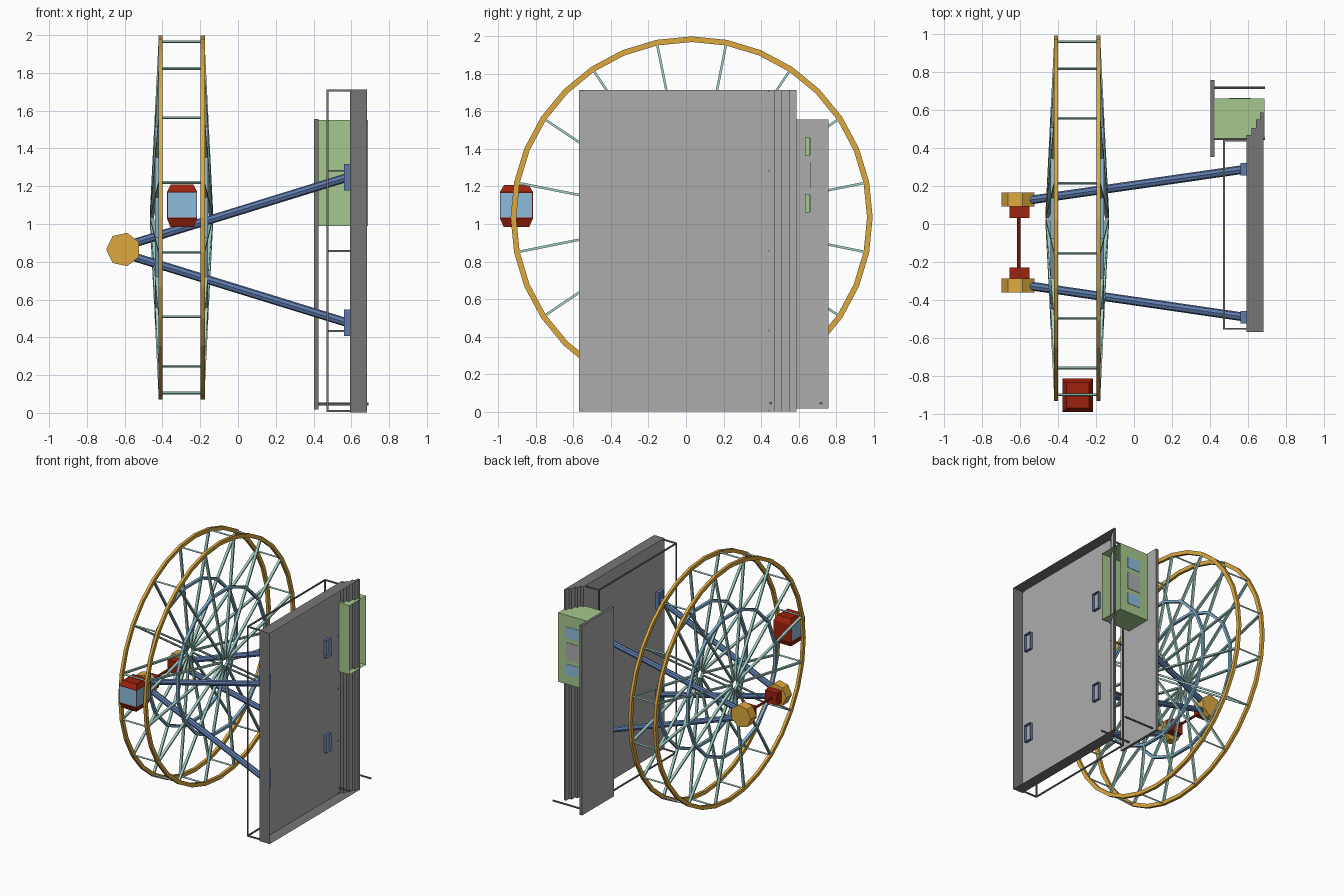
import bpy, bmesh, math
from mathutils import Vector, Matrix

if "Cube" in bpy.data.objects:
    bpy.data.objects.remove(bpy.data.objects["Cube"])


def material(name, r, g, b):
    m = bpy.data.materials.new(name)
    lin = [((c / 255 + 0.055) / 1.055) ** 2.4 for c in (r, g, b)]
    m.diffuse_color = (*lin, 1)
    m.use_nodes = True
    m.node_tree.nodes["Principled BSDF"].inputs["Base Color"].default_value = m.diffuse_color
    return m


GOLD = material("gold", 220, 169, 64)
RED = material("dark red", 158, 34, 14)
STEEL = material("steel blue", 94, 122, 172)
TEAL = material("pale teal", 164, 210, 200)
SKY = material("window blue", 140, 188, 222)
RING = material("ring blue", 130, 176, 204)
DARK = material("dark grey", 118, 118, 118)
LIGHT = material("light grey", 172, 172, 172)
GREEN = material("soft green", 166, 200, 141)


def finish(bm, name, *mats):
    me = bpy.data.meshes.new(name)
    bm.to_mesh(me)
    bm.free()
    for m in mats:
        me.materials.append(m)
    ob = bpy.data.objects.new(name, me)
    bpy.context.collection.objects.link(ob)
    return ob


def open_side(bm):
    """Remove the faces pointing to +x, leaving an open shell."""
    xmax = max(v.co.x for v in bm.verts)
    gone = [f for f in bm.faces if all(v.co.x > xmax - 1e-4 for v in f.verts)]
    bmesh.ops.delete(bm, geom=gone, context='FACES')


def light_broad_faces(ob):
    """Second material on the faces that look along x."""
    for p in ob.data.polygons:
        p.material_index = int(abs(p.normal.x) > 0.5)


def add_box(bm, x, y, z):
    for v in bmesh.ops.create_cube(bm, size=1)["verts"]:
        v.co = [(a + b) / 2 + c * (b - a) for (a, b), c in zip((x, y, z), v.co)]


def box(name, x, y, z, *mats, is_open=False):
    bm = bmesh.new()
    add_box(bm, x, y, z)
    if is_open:
        open_side(bm)
    return finish(bm, name, *mats)


def tubes(name, pairs, r, mat, n=6):
    bm = bmesh.new()
    for a, b in pairs:
        a, b = Vector(a), Vector(b)
        m = (b - a).to_track_quat('Z', 'Y').to_matrix().to_4x4()
        m.translation = (a + b) / 2
        bmesh.ops.create_cone(bm, cap_ends=True, segments=n, radius1=r, radius2=r,
                              depth=(b - a).length, matrix=m)
    return finish(bm, name, mat)


def strips(name, pairs, wide, thin, mat):
    """Flat bars, wide along x and thin around the wheel."""
    bm = bmesh.new()
    for a, b in pairs:
        a, b = Vector(a), Vector(b)
        d = b - a
        t = d.cross(Vector((1, 0, 0))).normalized()
        w = t.cross(d).normalized()
        m = Matrix((w * wide, t * thin, d)).transposed().to_4x4()
        m.translation = (a + b) / 2
        bmesh.ops.create_cube(bm, size=1, matrix=m)
    bmesh.ops.recalc_face_normals(bm, faces=bm.faces)
    return finish(bm, name, mat)


def prism(name, pts, to3d, lo, hi, *mats, is_open=False):
    """Extrude an outline between lo and hi; to3d maps (u, v, w) to a point."""
    bm = bmesh.new()
    ends = [[bm.verts.new(to3d(u, v, w)) for u, v in pts] for w in (lo, hi)]
    bm.faces.new(ends[0])
    bm.faces.new(ends[1])
    for i in range(len(pts)):
        j = (i + 1) % len(pts)
        bm.faces.new((ends[0][i], ends[0][j], ends[1][j], ends[1][i]))
    bmesh.ops.recalc_face_normals(bm, faces=bm.faces)
    if is_open:
        open_side(bm)
    return finish(bm, name, *mats)


# ---- wheel ----
CY, CZ, R, RI = 0.03, 1.035, 0.948, 0.57
angles = [math.radians(11.25 + 22.5 * k) for k in range(16)]


def polar(x, r, a):
    return (x, CY + r * math.cos(a), CZ + r * math.sin(a))


def ring(name, x, r, count, half_r, half_x, offset, mat):
    bm = bmesh.new()
    rows = []
    for i in range(count):
        a = offset + 2 * math.pi * i / count
        rows.append([bm.verts.new(polar(x + sx * half_x, r + sr * half_r, a))
                     for sx, sr in ((-1, -1), (1, -1), (1, 1), (-1, 1))])
    for i in range(count):
        p, q = rows[i], rows[(i + 1) % count]
        for k in range(4):
            bm.faces.new((p[k], q[k], q[(k + 1) % 4], p[(k + 1) % 4]))
    bmesh.ops.recalc_face_normals(bm, faces=bm.faces)
    return finish(bm, name, mat)


for side, rim_x, hub_x in (("outer", -0.411, -0.456), ("inner", -0.187, -0.142)):
    ring(side + "_rim", rim_x, R, 32, 0.015, 0.011, 0, GOLD)
    mid_x = hub_x + (rim_x - hub_x) * RI / R
    ring(side + "_middle_ring", mid_x, RI, 16, 0.01, 0.011, angles[0], RING)
    strips(side + "_spokes", [(polar(hub_x, 0.035, a), polar(rim_x, R, a)) for a in angles],
           0.02, 0.013, TEAL)
tubes("rim_crossbars", [(polar(-0.41, R, a), polar(-0.187, R, a)) for a in angles], 0.007, TEAL, 4)

# ---- gondola: red shell with blue panels on three sides ----
bm = bmesh.new()
loops = []
for z, hx, hy in ((0.985, 0.062, 0.068), (1.03, 0.08, 0.088), (1.17, 0.08, 0.088), (1.208, 0.06, 0.066)):
    loops.append([bm.verts.new((-0.296 + sx * hx, -0.902 + sy * hy, z))
                  for sx, sy in ((-1, -1), (1, -1), (1, 1), (-1, 1))])
bm.faces.new(loops[0][::-1])
bm.faces.new(loops[3])
panels = []
for lvl in range(3):
    p, q = loops[lvl], loops[lvl + 1]
    for i in range(4):
        f = bm.faces.new((p[i], p[(i + 1) % 4], q[(i + 1) % 4], q[i]))
        if lvl == 1 and i != 2:
            panels.append(f)
bm.normal_update()
bmesh.ops.inset_individual(bm, faces=panels, thickness=0.006, depth=-0.002)
for f in panels:
    f.material_index = 1
finish(bm, "gondola", RED, SKY)

# ---- axle: gold end blocks, red collars and shaft ----
HX, HZ = -0.607, 0.865


def turn(name, r, n, lo, hi, mat):
    pts = [(HX + r * math.cos(math.pi + 2 * math.pi * k / n),
            HZ + r * math.sin(math.pi + 2 * math.pi * k / n)) for k in range(n)]
    prism(name, pts, lambda u, v, w: (u, w, v), lo, hi, mat)


turn("back_axle_block", 0.091, 7, 0.092, 0.166, GOLD)
turn("front_axle_block", 0.091, 7, -0.362, -0.288, GOLD)
for name, y in (("back", (0.032, 0.092)), ("front", (-0.288, -0.228))):
    box(name + "_axle_collar", (-0.657, -0.551), y, (HZ - 0.05, HZ + 0.05), RED)
turn("axle_shaft", 0.01, 7, -0.228, 0.032, RED)

# ---- support arms and their wall brackets ----
for ys, y0, y1 in (("back", 0.12, 0.288), ("front", -0.32, -0.49)):
    for zs, z0, z1 in (("upper", 0.886, 1.247), ("lower", 0.838, 0.477)):
        tubes(f"{ys}_{zs}_arm", [((-0.59, y0, z0), (0.58, y1, z1))], 0.023, STEEL, 8)
        box(f"{ys}_{zs}_bracket", (0.562, 0.615), (y1 - 0.033, y1 + 0.033),
            (z1 - 0.07, z1 + 0.07), STEEL, is_open=True)

# ---- wall: shell open at the rear with a stepped edge ----
outline = [(0.683, -0.568), (0.592, -0.568), (0.592, 0.47), (0.62, 0.47), (0.62, 0.505),
           (0.642, 0.505), (0.642, 0.55), (0.664, 0.55), (0.664, 0.588), (0.683, 0.588)]
light_broad_faces(prism("wall", outline, lambda u, v, w: (u, v, w), 0.003, 1.712,
                        DARK, LIGHT, is_open=True))

# thin railing frame in front of the wall
FX, WX, YA, YB, ZA, ZB, T = 0.474, 0.592, -0.552, 0.44, 0.009, 1.706, 0.005
bars = [((FX, y, ZA), (FX, y, ZB)) for y in (YA, YB)]
bars += [((FX, YA, z), (FX, YB, z)) for z in (ZA, ZB)]
bars += [((FX, YA, z), (WX, YA, z)) for z in (ZA, ZB)]
bars += [((FX, YB, ZA + (ZB - ZA) * k / 4), (WX, YB, ZA + (ZB - ZA) * k / 4)) for k in range(5)]
bm = bmesh.new()
for a, b in bars:
    add_box(bm, *[(p - T, q + T) for p, q in zip(a, b)])
finish(bm, "wall_railing", DARK)

# ---- lift: back plate, floor rods and an open cabin with windows ----
light_broad_faces(box("lift_plate", (0.402, 0.425), (0.352, 0.758), (0.018, 1.556), DARK, LIGHT))
tubes("lift_rods", [((0.42, y, 0.047), (0.69, y, 0.047)) for y in (0.45, 0.718)], 0.008, DARK)
box("lift_cabin", (0.42, 0.687), (0.45, 0.66), (0.99, 1.55), GREEN, is_open=True)
for name, z in (("upper", 1.362), ("lower", 1.06)):
    box(name + "_window_frame", (0.495, 0.62), (0.634, 0.659), (z, z + 0.1), GREEN)
    box(name + "_window", (0.5, 0.615), (0.661, 0.664), (z + 0.005, z + 0.095), SKY)
box("cabin_panel", (0.5, 0.615), (0.661, 0.664), (1.19, 1.33), LIGHT)
